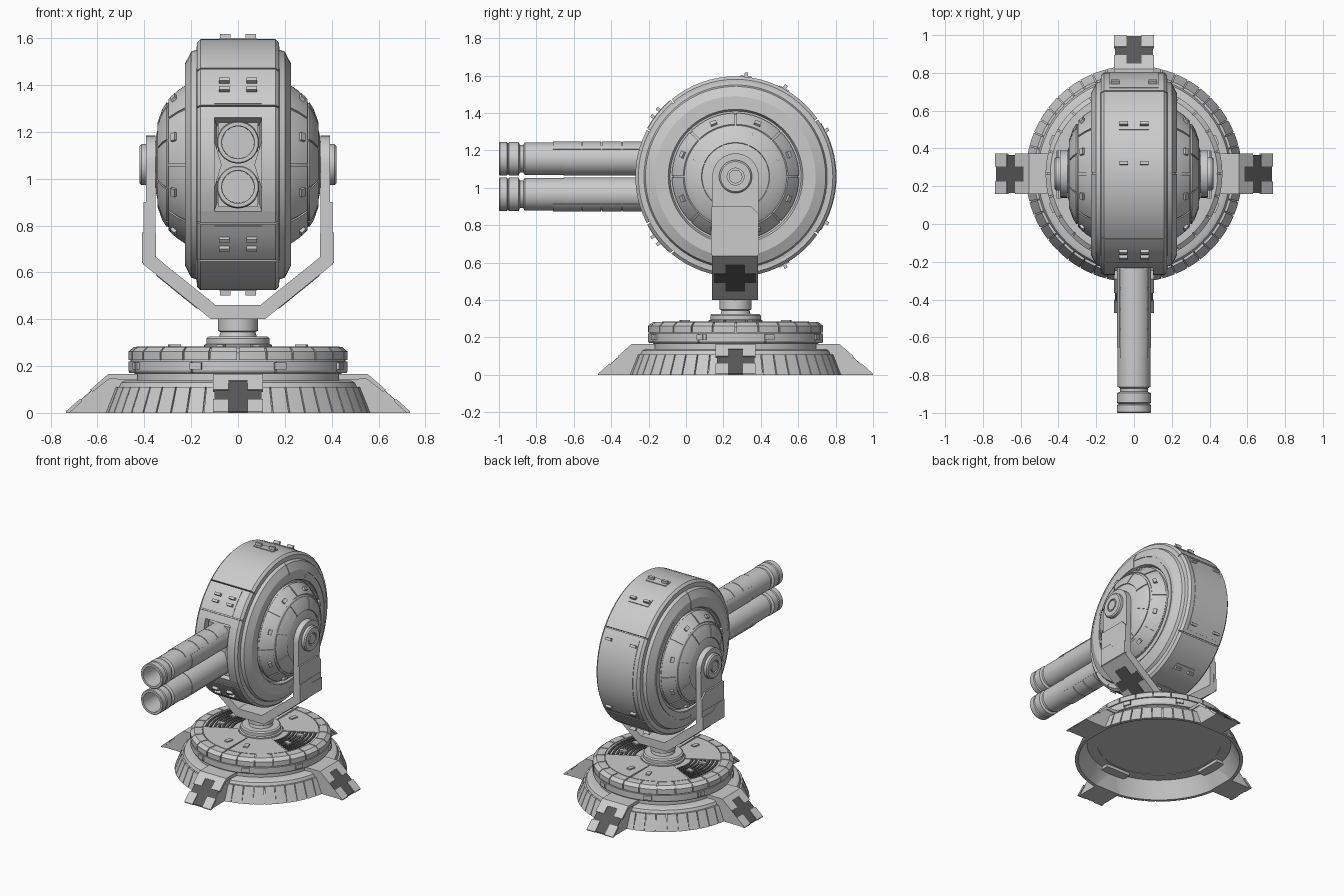
import bpy, bmesh
from math import radians, sin, cos, pi
from mathutils import Matrix, Vector

if "Cube" in bpy.data.objects:
    bpy.data.objects.remove(bpy.data.objects["Cube"])

CY, CZ = 0.265, 1.06          # turret axis y, head centre z
DARK = bpy.data.materials.new("dark_grey")
DARK.diffuse_color = (0.1, 0.1, 0.1, 1)
DARK.use_nodes = True
DARK.node_tree.nodes["Principled BSDF"].inputs["Base Color"].default_value = DARK.diffuse_color


def base(r, a, h):
    return (r * cos(a), CY + r * sin(a), h)


def head(s):
    return lambda r, a, h: (s * h, CY + r * cos(a), CZ + r * sin(a))


def barrel(z):
    return lambda r, a, h: (r * cos(a), h, z + r * sin(a))


def lathe(bm, prof, frame, a0=0, a1=360, step=5):
    """Revolve a closed (radius, height) profile fully or over a sector."""
    n, m, full = max(1, round((a1 - a0) / step)), len(prof), a1 - a0 >= 360
    rings = [[bm.verts.new(frame(r, radians(a0 + (a1 - a0) * i / n), h)) for r, h in prof]
             for i in range(n if full else n + 1)]
    for i in range(n):
        A, B = rings[i], rings[(i + 1) % len(rings)]
        for j in range(m):
            k = (j + 1) % m
            if max(prof[j][0], prof[k][0]) > 0:
                bm.faces.new((A[j], A[k], B[k], B[j]))
    if not full:
        bm.faces.new(rings[0])
        bm.faces.new(rings[-1])


def prism(bm, pts, lo, hi, frame):
    """Extrude a 2D outline between two depths."""
    A, B = [[bm.verts.new(frame(u, v, w)) for u, v in pts] for w in (lo, hi)]
    bm.faces.new(A)
    bm.faces.new(B)
    for j in range(len(pts)):
        k = (j + 1) % len(pts)
        bm.faces.new((A[j], A[k], B[k], B[j]))


def block(bm, loc, size, rot=Matrix()):
    bmesh.ops.create_cube(bm, size=1, matrix=Matrix.Translation(loc) @ rot @ Matrix.Diagonal((*size, 1)))


def finish(name, bm, mat=None):
    bmesh.ops.remove_doubles(bm, verts=bm.verts, dist=1e-5)
    bmesh.ops.recalc_face_normals(bm, faces=bm.faces)
    me = bpy.data.meshes.new(name)
    bm.to_mesh(me)
    bm.free()
    if mat:
        me.materials.append(mat)
    ob = bpy.data.objects.new(name, me)
    bpy.context.collection.objects.link(ob)
    return ob


def solid(name, prof, frame, mat=None):
    bm = bmesh.new()
    lathe(bm, prof, frame)
    return finish(name, bm, mat)


# Base skirt: hollow ring with sloped tiles
solid("base_skirt", [(.566, 0), (.508, .13), (.49, .138), (.42, .138), (.42, .122), (.49, .12), (.55, 0)], base)
bm = bmesh.new()
for i in range(48):
    lathe(bm, [(.565, 0), (.573, 0), (.53, .11), (.515, .11)], base, i * 7.5 + .3, i * 7.5 + 7.2, 4)
finish("skirt_tiles", bm)

# Base disk with rim tiles, top panels and vents
solid("base_disk", [(0, .125), (.44, .125), (.44, .168), (.458, .175), (.458, .255), (.44, .278), (0, .278)], base)
bm = bmesh.new()
for i in range(24):
    lathe(bm, [(.39, .27), (.39, .284), (.443, .282), (.468, .262), (.468, .226), (.45, .226)],
          base, i * 15 + .5, i * 15 + 14.5)
for i in range(8):
    lathe(bm, [(.45, .17), (.463, .17), (.468, .18), (.468, .22), (.45, .22)], base, i * 45 + 20.5, i * 45 + 64.5)
for a in (90, 270):
    lathe(bm, [(.15, .27), (.15, .284), (.385, .284), (.385, .27)], base, a - 62, a - 1)
    lathe(bm, [(.15, .27), (.15, .284), (.385, .284), (.385, .27)], base, a + 1, a + 62)
for i in range(16):
    a = radians(i // 2 * 45 + (22.5 if i % 2 else -22.5) * .95)
    block(bm, base(.468, a, .2), (.02, .035, .03), Matrix.Rotation(a, 4, 'Z'))
for a in (15, 75, 105, 165, 195, 255, 285, 345):
    block(bm, base(.28, radians(a), .285), (.05, .03, .014), Matrix.Rotation(radians(a), 4, 'Z'))
finish("disk_panels", bm)
bm = bmesh.new()
for a in (0, 180):
    for i in range(7):
        lathe(bm, [(.19 + i * .028, .27), (.19 + i * .028, .284), (.205 + i * .028, .284), (.205 + i * .028, .27)],
              base, a - 26, a + 26)
finish("disk_vents", bm, DARK)

# Four feet with a dark cross between corner tiles
feet, cross = bmesh.new(), bmesh.new()
for q in range(4):
    c, s = round(cos(q * pi / 2)), round(sin(q * pi / 2))

    def fr(d, z, w):
        return (d * c - w * s, CY + d * s + w * c, z)
    prism(feet, [(.43, .10), (.43, .152), (.56, .152), (.725, .006), (.73, 0), (.54, 0), (.50, .10)], -.1, .1, fr)
    prism(cross, [(.57, .13), (.57, .147), (.728, .006), (.728, 0)], -.099, .099, fr)
    for w in (-1, 1):
        lo, hi = sorted((w * .04, w * .107))
        prism(feet, [(.43, .14), (.43, .165), (.555, .165), (.63, .1), (.62, .09), (.55, .145)], lo, hi, fr)
        prism(feet, [(.665, .05), (.675, .06), (.735, .006), (.735, 0), (.72, 0)], lo, hi, fr)
    prism(feet, [(.43, .14), (.43, .165), (.555, .165), (.585, .139), (.575, .13), (.55, .145)], -.04, .04, fr)
finish("feet", feet)
finish("feet_cross_inlays", cross, DARK)

# Swivel post
solid("swivel_post", [(0, .27), (.145, .27), (.145, .29), (.135, .295), (.135, .318), (.125, .326), (.08, .326),
                      (.075, .345), (.085, .35), (.085, .41), (0, .41)], base)

# Yoke: bent bracket, side arms, dark inlays
half = [(.115, .40), (.405, .635), (.405, .77), (.35, .77), (.35, .665), (.095, .46)]
bm, inlay = bmesh.new(), bmesh.new()
prism(bm, half + [(-x, z) for x, z in reversed(half)], .138, .386, lambda x, z, y: (x, y, z))
for s in (-1, 1):
    def side(y, z, x):
        return (s * x, y, z)
    top = [(CY + .124 * cos(radians(t)), CZ + .124 * sin(radians(t))) for t in range(0, 181, 10)]
    prism(bm, [(.138, .70), (.386, .70)] + top, .352, .392, side)
    prism(bm, [(.136, .70), (.388, .70), (.388, .86), (.35, .90), (.136, .90)], .385, .403, side)
    prism(bm, [(.135, .64), (.389, .64), (.389, .73), (.27, .73), (.23, .77), (.135, .77)], .39, .409, side)
    for lo, hi, e in ((.212, .315, (.2, .8)), (.15, .374, (.4, .6))):
        p, d, n = Vector((.115, .40)), Vector((.29, .235)), Vector((.235, -.29)).normalized()
        u, v = p + d * e[0], p + d * e[1]
        prism(inlay, [u - n * .01, v - n * .01, v + n * .003, u + n * .003], lo, hi, lambda x, z, y: (s * x, y, z))
finish("yoke", bm)
finish("yoke_inlays", inlay, DARK)

# Head drum core, open at the front for the gun slot
bm = bmesh.new()
H = head(1)
lathe(bm, [(0, -.17), (.515, -.17), (.515, .17), (0, .17)], H, -158, 158)
lathe(bm, [(0, -.17), (.44, -.17), (.44, .17), (0, .17)], H, 158, 202)
for s in (-1, 1):
    lathe(bm, [(.40, .17), (.515, .17), (.515, .1), (.40, .085)], head(s), 158, 202)
finish("drum_core", bm)

# Drum armour plates
bm = bmesh.new()
plate = [(.50, -.176), (.52, -.176), (.536, -.16), (.536, .16), (.52, .176), (.50, .176)]
for a0, a1 in ((-35, 35), (35, 130), (130, 152), (152, 158), (202, 208), (208, 230), (230, 325)):
    lathe(bm, plate, H, a0 + (0 if a0 == 202 else .4), a1 - (0 if a1 == 158 else .4))
for s in (-1, 1):
    lathe(bm, [(.50, .1), (.536, .1), (.536, .16), (.52, .176), (.50, .176)], head(s), 158, 202)
finish("drum_plates", bm)

# Raised hatch plates and bolts around the drum
bm = bmesh.new()
for a in (84, 61, -61, -84):
    lathe(bm, [(.53, -.08), (.541, -.08), (.541, .08), (.53, .08)], H, a - 3.2, a + 3.2, 3)
lathe(bm, [(.53, -.13), (.54, -.13), (.54, .13), (.53, .13)], H, -32, 32)
for a in (141, 219):
    lathe(bm, [(.53, -.1), (.539, -.1), (.539, .1), (.53, .1)], H, a - 10, a + 10)
bolts = [(a, .055, .545) for a in (84, 61, -61, -84)]
bolts += [(a, .058, .543) for a in (139, 144, 216, 221)] + [(a, .1, .543) for a in (27, -27)]
for a, x, r in bolts:
    for s in (-1, 1):
        block(bm, H(r, radians(a), s * x), (.045 if a % 5 else .032, .018, .03), Matrix.Rotation(radians(a - 90), 4, 'X'))
finish("drum_hatches", bm)

# Side rings, domes, dome tiles and hubs on both sides
for s, tag in ((-1, "left"), (1, "right")):
    F = head(s)
    solid(tag + "_side_ring", [(.3, .16), (.505, .16), (.505, .176), (.49, .178), (.485, .19), (.478, .198), (.43, .222),
                               (.36, .222), (.35, .2), (.3, .2)], F)
    bm = bmesh.new()
    lathe(bm, [(.488, .186), (.482, .2), (.43, .227), (.365, .227), (.365, .2)], F, 90, 270)
    lathe(bm, [(.488, .186), (.482, .2), (.428, .227), (.415, .227), (.415, .2)], F, -90, 89)
    lathe(bm, [(.40, .2), (.40, .227), (.365, .227), (.365, .2)], F, -90, 60)
    finish(tag + "_ring_plates", bm)
    solid(tag + "_dome", [(0, .19), (.335, .19), (.335, .22), (.31, .255), (.275, .292), (.235, .317),
                          (.18, .337), (.12, .35), (0, .352)], F)
    bm = bmesh.new()
    for i in range(8):
        lathe(bm, [(.333, .215), (.34, .222), (.316, .258), (.28, .297), (.27, .29), (.305, .25)],
              F, i * 45 + 1, i * 45 + 44)
        lathe(bm, [(.262, .295), (.265, .306), (.238, .323), (.182, .343), (.178, .335)], F, i * 45 + 23, i * 45 + 66)
        a = radians(i * 45 + 22.5)
        block(bm, F(.305, a, .272), (.024, .024, .035),
              Matrix.Rotation(a, 4, 'X') @ Matrix.Rotation(-s * radians(45), 4, 'Z'))
    finish(tag + "_dome_tiles", bm)
    solid(tag + "_hub", [(0, .33), (.1, .33), (.1, .36), (.088, .37), (.088, .412), (.08, .42), (.045, .42), (.045, .41),
                         (.036, .41), (.036, .42), (0, .42)], F)

# Gun slot backing and wedge fillers
bm = bmesh.new()
block(bm, (0, -.19, CZ), (.17, .06, .36))
for s in (-1, 1):
    prism(bm, [(s * .1, CZ - .1), (s * .1, CZ + .1), (s * .07, CZ)], -.25, -.15, lambda x, z, y: (x, y, z))
finish("gun_mount", bm)

# Twin barrels with segmented sleeves
for z, tag, a0 in ((1.155, "upper", 35), (.965, "lower", 215)):
    B = barrel(z)
    solid(tag + "_barrel", [(0, -.82), (.068, -.82), (.07, -1), (.086, -1), (.09, -.995), (.09, -.958), (.082, -.952),
                            (.09, -.946), (.09, -.895), (.074, -.888), (.074, -.87), (.087, -.862),
                            (.087, -.1), (0, -.1)], B)
    bm = bmesh.new()
    for y0, y1 in ((-.71, -.56), (-.555, -.455), (-.45, -.345), (-.34, -.12)):
        lathe(bm, [(.08, y0), (.092, y0), (.092, y1), (.08, y1)], B, a0, a0 + 110)
    lathe(bm, [(.08, -.655), (.09, -.655), (.09, -.12), (.08, -.12)], B, a0 + 112, a0 + 358)
    finish(tag + "_sleeve", bm)

# Smooth curved faces, keep edges crisp
bpy.ops.object.select_all(action='SELECT')
bpy.context.view_layer.objects.active = bpy.context.selected_objects[0]
bpy.ops.object.shade_smooth_by_angle(angle=radians(25))
